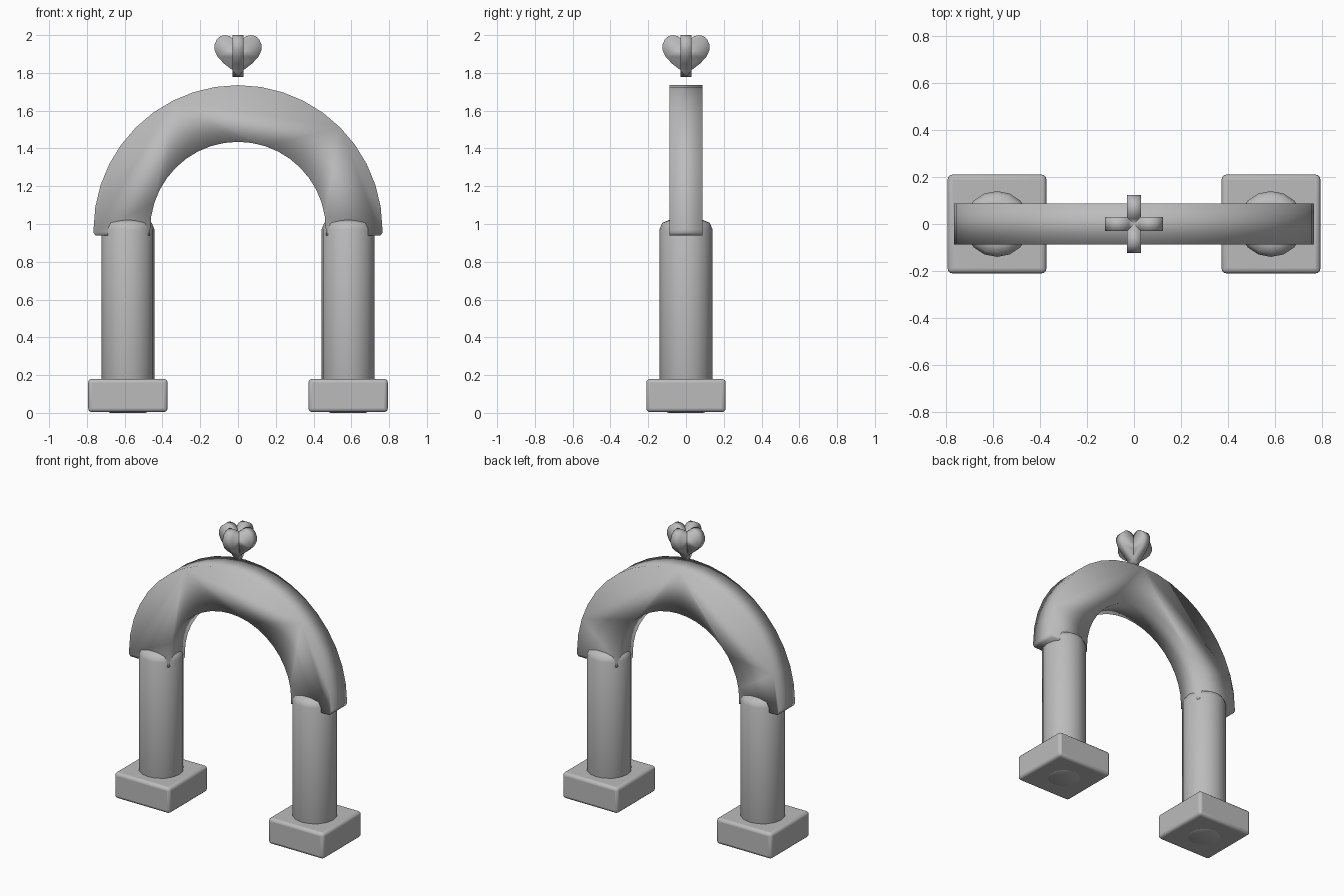
import bpy, bmesh, math
from mathutils import Matrix

cube = bpy.data.objects.get("Cube")
if cube:
    bpy.data.objects.remove(cube, do_unlink=True)

stone = bpy.data.materials.new("grey_stone")
stone.use_nodes = True
GREY = (0.5, 0.5, 0.5, 1)
stone.diffuse_color = GREY
stone.node_tree.nodes["Principled BSDF"].inputs["Base Color"].default_value = GREY


def finish(name, bm, bevel=0, segments=3, angle=None):
    """Turn a bmesh into a shaded object, optionally with a bevel."""
    bmesh.ops.recalc_face_normals(bm, faces=bm.faces)
    mesh = bpy.data.meshes.new(name)
    bm.to_mesh(mesh)
    bm.free()
    obj = bpy.data.objects.new(name, mesh)
    bpy.context.collection.objects.link(obj)
    mesh.materials.append(stone)
    if bevel:
        mod = obj.modifiers.new("bevel", 'BEVEL')
        mod.width, mod.segments = bevel, segments
        mod.limit_method, mod.angle_limit = 'ANGLE', math.radians(40)
    mesh.shade_smooth()
    if angle:
        bpy.ops.object.select_all(action='DESELECT')
        bpy.context.view_layer.objects.active = obj
        obj.select_set(True)
        bpy.ops.object.shade_smooth_by_angle(angle=math.radians(angle))
    return obj


def slab(outline, half):
    """Extrude an x-z outline symmetrically through y."""
    bm = bmesh.new()
    face = bm.faces.new([bm.verts.new((x, -half, z)) for x, z in outline])
    new = bmesh.ops.extrude_face_region(bm, geom=[face])["geom"]
    verts = [v for v in new if isinstance(v, bmesh.types.BMVert)]
    bmesh.ops.translate(bm, verts=verts, vec=(0, 2 * half, 0))
    return bm


# Plinths and round pillars
for side, x in (("left", 0.583), ("right", -0.583)):
    bm = bmesh.new()
    bmesh.ops.create_cube(bm, size=1, matrix=Matrix.Translation((x, 0, 0.092))
                          @ Matrix.Diagonal((0.42, 0.42, 0.176, 1)))
    finish(side + "_plinth", bm, bevel=0.02, angle=50)

    bm = bmesh.new()
    bmesh.ops.create_cone(bm, cap_ends=True, segments=16, radius1=0.14, radius2=0.14,
                          depth=1.02, matrix=Matrix.Translation((x, 0, 0.51)))
    finish(side + "_pillar", bm, bevel=0.047, segments=2)

# Semicircular arch with short straight feet
CENTRE, OUTER, INNER, FOOT, STEPS = 0.97, 0.765, 0.465, 0.94, 20


def arc(radius):
    return [(radius * math.cos(math.pi * i / STEPS), CENTRE + radius * math.sin(math.pi * i / STEPS))
            for i in range(STEPS + 1)]


outer, inner = arc(OUTER), arc(INNER)[::-1]
feet = [(INNER, FOOT), (OUTER - 0.01, FOOT), (OUTER, FOOT + 0.015)]
outline = outer + [(-x, z) for x, z in feet[::-1]] + inner + feet
finish("arch", slab(outline, 0.088))

# Two crossed hearts floating above the arch
half_heart = [(0.03, 1.815), (0.075, 1.85), (0.108, 1.885), (0.124, 1.92), (0.124, 1.95),
              (0.112, 1.978), (0.092, 1.995), (0.068, 2.0), (0.045, 1.995), (0.022, 1.978)]
heart = ([(0, 1.778)] + half_heart + [(0, 1.945)]
         + [(-x, z) for x, z in reversed(half_heart)])
for name, turn in (("heart_across", 0), ("heart_along", math.pi / 2)):
    finish(name, slab(heart, 0.029)).rotation_euler.z = turn
